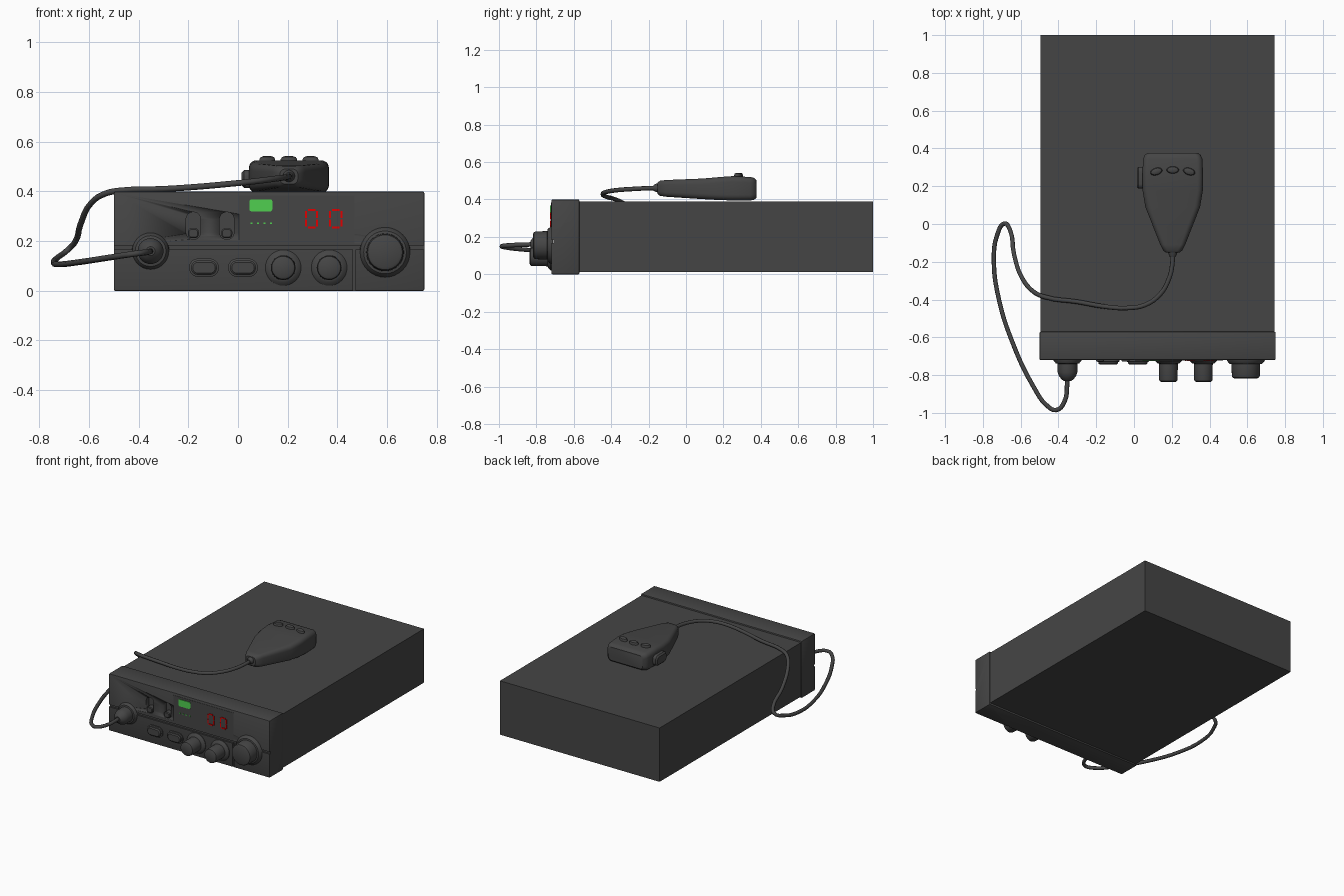
import bpy, bmesh, math
from mathutils import Vector

if "Cube" in bpy.data.objects:
    bpy.data.objects.remove(bpy.data.objects["Cube"])


def material(name, rgb):
    m = bpy.data.materials.new(name)
    m.diffuse_color = (*rgb, 1)
    m.use_nodes = True
    m.node_tree.nodes["Principled BSDF"].inputs["Base Color"].default_value = m.diffuse_color
    return m


GREY = material("dark_grey", (0.06, 0.06, 0.06))
GREEN = material("display_green", (0.08, 0.62, 0.08))
RED = material("display_red", (0.75, 0.0, 0.0))
FRONT = -0.72


def finish(name, bm, mat, smooth=True):
    bmesh.ops.recalc_face_normals(bm, faces=bm.faces)
    me = bpy.data.meshes.new(name)
    bm.to_mesh(me)
    bm.free()
    ob = bpy.data.objects.new(name, me)
    bpy.context.collection.objects.link(ob)
    me.materials.append(mat)
    bpy.ops.object.select_all(action='DESELECT')
    ob.select_set(True)
    bpy.context.view_layer.objects.active = ob
    if smooth:
        bpy.ops.object.shade_smooth_by_angle(angle=math.radians(35))
    return ob


def loft(name, rings, mat):
    """Skin a list of equal-length point rings and cap both ends."""
    bm = bmesh.new()
    rows = [[bm.verts.new(p) for p in r] for r in rings]
    n = len(rows[0])
    for a, b in zip(rows, rows[1:]):
        for i in range(n):
            j = (i + 1) % n
            bm.faces.new((a[i], a[j], b[j], b[i]))
    bm.faces.new(rows[0])
    bm.faces.new(rows[-1])
    return finish(name, bm, mat)


def box(name, x0, x1, y0, y1, z0, z1, mat, bevel=0):
    bm = bmesh.new()
    bmesh.ops.create_cube(bm, size=1)
    for v in bm.verts:
        v.co = Vector(((x0 + x1) / 2 + v.co.x * (x1 - x0),
                       (y0 + y1) / 2 + v.co.y * (y1 - y0),
                       (z0 + z1) / 2 + v.co.z * (z1 - z0)))
    if bevel:
        bmesh.ops.bevel(bm, geom=bm.edges[:], offset=bevel, segments=2,
                        profile=0.5, affect='EDGES')
    return finish(name, bm, mat, bevel > 0)


def rounded(w, h, r, seg=5):
    """Rounded rectangle points, half sizes w and h."""
    pts = []
    for k, (sx, sy) in enumerate([(1, 1), (-1, 1), (-1, -1), (1, -1)]):
        for i in range(seg + 1):
            a = math.pi / 2 * (k + i / seg)
            pts.append((sx * (w - r) + r * math.cos(a), sy * (h - r) + r * math.sin(a)))
    return pts


def pill(name, x, z, w, h, r, steps, mat=GREY):
    """Rounded plate facing front; steps are (y, inset)."""
    return loft(name, [[(x + a, y, z + b) for a, b in rounded(w - i, h - i, max(r - i, 0.001))]
                       for y, i in steps], mat)


def turned(name, x, z, profile, n=32):
    """Round part turned about the y axis; profile is (radius, y)."""
    return loft(name, [[(x + r * math.cos(2 * math.pi * i / n), y,
                         z + r * math.sin(2 * math.pi * i / n)) for i in range(n)]
                       for r, y in profile], GREY)


# Case and front bezel
box("case", -0.495, 0.745, -0.58, 1.0, 0.012, 0.39, GREY)
bezel = box("front_bezel", -0.5, 0.75, FRONT, -0.57, 0, 0.4, GREY, 0.006)

# Panel grooves and switch slots cut into the bezel
SWITCH_X = (-0.18, -0.045)
cutters = [box("groove_cutter", -0.6, 0.85, FRONT - 0.05, FRONT + 0.012, 0.167, 0.183, GREY),
           box("groove_cutter", 0.463, 0.473, FRONT - 0.05, FRONT + 0.012, -0.05, 0.175, GREY)]
cutters += [pill("slot_cutter", x, 0.262, 0.029, 0.055, 0.028,
                 [(FRONT - 0.05, 0), (FRONT + 0.03, 0)]) for x in SWITCH_X]
for c in cutters:
    mod = bezel.modifiers.new("cut", 'BOOLEAN')
    mod.object = c
    mod.operation = 'DIFFERENCE'
    mod.solver = 'EXACT'
    bpy.context.view_layer.objects.active = bezel
    bpy.ops.object.modifier_apply(modifier=mod.name)
    bpy.data.objects.remove(c)

# Slide switches sitting low in their slots
for x in SWITCH_X:
    pill("slide_switch", x, 0.232, 0.022, 0.02, 0.015,
         [(FRONT + 0.035, 0), (FRONT - 0.004, 0), (FRONT - 0.008, 0.005)])

# Oval push buttons with rims
for x in (-0.137, 0.02):
    pill("button_rim", x, 0.093, 0.06, 0.037, 0.036,
         [(FRONT + 0.005, 0), (FRONT - 0.008, 0), (FRONT - 0.01, 0.004)])
    pill("push_button", x, 0.093, 0.052, 0.029, 0.028,
         [(FRONT, 0), (FRONT - 0.018, 0), (FRONT - 0.024, 0.007)])

# Rotary knobs with flared collars
for x in (0.182, 0.367):
    turned("small_knob", x, 0.093,
           [(0.072, -0.71), (0.072, -0.724), (0.058, -0.738), (0.05, -0.74),
            (0.049, -0.823), (0.046, -0.831), (0.038, -0.836)])
turned("large_knob", 0.592, 0.155,
       [(0.102, -0.71), (0.1, -0.724), (0.086, -0.74), (0.076, -0.742),
        (0.074, -0.805), (0.07, -0.813), (0.06, -0.818)])

# Microphone plug
turned("microphone_plug", -0.352, 0.16,
       [(0.075, -0.71), (0.073, -0.724), (0.062, -0.738), (0.052, -0.74), (0.052, -0.785),
        (0.046, -0.803), (0.034, -0.82), (0.018, -0.832)])

# Display window, meter and digits
box("display_window", 0.005, 0.47, FRONT - 0.002, FRONT + 0.002, 0.19, 0.383, GREY)
Y0, Y1 = FRONT - 0.006, FRONT
pill("meter_light", 0.092, 0.344, 0.046, 0.024, 0.008, [(Y1, 0), (Y0, 0)], GREEN)
for i in range(4):
    x = 0.05 + 0.026 * i
    box("meter_dot", x, x + 0.009, Y0, Y1, 0.268, 0.275, GREEN)
for x in (0.27, 0.367):
    for z in (0.25, 0.322):
        box("digit_bar", x + 0.011, x + 0.042, Y0, Y1, z, z + 0.008, RED)
    for dx in (0, 0.045):
        for z in (0.258, 0.293):
            box("digit_bar", x + dx, x + dx + 0.008, Y0, Y1, z, z + 0.029, RED)

# Hand microphone body: rounded sections along y (y, half width, bottom, top, corner)
MX = 0.205
sections = [(-0.152, 0.036, 0.43, 0.49, 0.02), (-0.14, 0.05, 0.42, 0.5, 0.025),
            (-0.11, 0.066, 0.415, 0.504, 0.025), (0.09, 0.145, 0.402, 0.512, 0.03),
            (0.18, 0.16, 0.397, 0.52, 0.03), (0.25, 0.161, 0.395, 0.525, 0.03),
            (0.345, 0.157, 0.395, 0.52, 0.03), (0.365, 0.148, 0.399, 0.515, 0.028),
            (0.377, 0.132, 0.41, 0.503, 0.022)]
loft("hand_microphone", [[(MX + a, y, (b + t) / 2 + c) for a, c in rounded(w, (t - b) / 2, r)]
                         for y, w, b, t, r in sections], GREY)

# Top buttons and side talk key
for dx, dy, tilt in ((-0.087, 0.278, 0.3), (0, 0.286, 0), (0.087, 0.278, -0.3)):
    rings = []
    for s, z in ((1, 0.505), (1, 0.53), (0.85, 0.538), (0.5, 0.542)):
        ring = []
        for i in range(20):
            a = 2 * math.pi * i / 20
            p, q = 0.033 * s * math.cos(a), 0.019 * s * math.sin(a)
            ring.append((MX + dx + p * math.cos(tilt) - q * math.sin(tilt),
                         dy + p * math.sin(tilt) + q * math.cos(tilt), z))
        rings.append(ring)
    loft("microphone_button", rings, GREY)
loft("talk_key", [[(x, 0.245 + a, 0.45 + b) for a, b in rounded(0.058 - i, 0.036 - i, 0.025 - i)]
                  for x, i in ((0.07, 0), (0.024, 0), (0.015, 0.01))], GREY)

# Cable from plug, around the side, over the case to the microphone
path = [(-.352, -.82, .16), (-.37, -.945, .155), (-.412, -.985, .15), (-.46, -.962, .143),
        (-.53, -.865, .132), (-.65, -.61, .114), (-.715, -.4, .107), (-.742, -.2, .113),
        (-.725, -.06, .135), (-.685, .003, .165), (-.657, -.03, .195), (-.635, -.16, .265),
        (-.59, -.29, .355), (-.53, -.36, .393), (-.47, -.387, .404), (-.3, -.412, .41),
        (-.15, -.438, .42), (-.04, -.445, .43), (.06, -.428, .44), (.14, -.37, .45),
        (.185, -.29, .456), (.203, -.21, .46), (.205, -.13, .462)]
cu = bpy.data.curves.new("cable", 'CURVE')
cu.dimensions = '3D'
cu.bevel_depth = 0.012
cu.bevel_resolution = 2
cu.resolution_u = 4
cu.use_fill_caps = True
sp = cu.splines.new('BEZIER')
sp.bezier_points.add(len(path) - 1)
for bp, co in zip(sp.bezier_points, path):
    bp.co = co
    bp.handle_left_type = bp.handle_right_type = 'AUTO'
cu.materials.append(GREY)
cable = bpy.data.objects.new("cable", cu)
bpy.context.collection.objects.link(cable)
bpy.ops.object.select_all(action='DESELECT')
cable.select_set(True)
bpy.context.view_layer.objects.active = cable
bpy.ops.object.convert(target='MESH')

# Strain relief where the cable meets the microphone
turned("strain_relief", MX, 0.462, [(0.026, -0.145), (0.022, -0.16), (0.015, -0.175)], 16)
